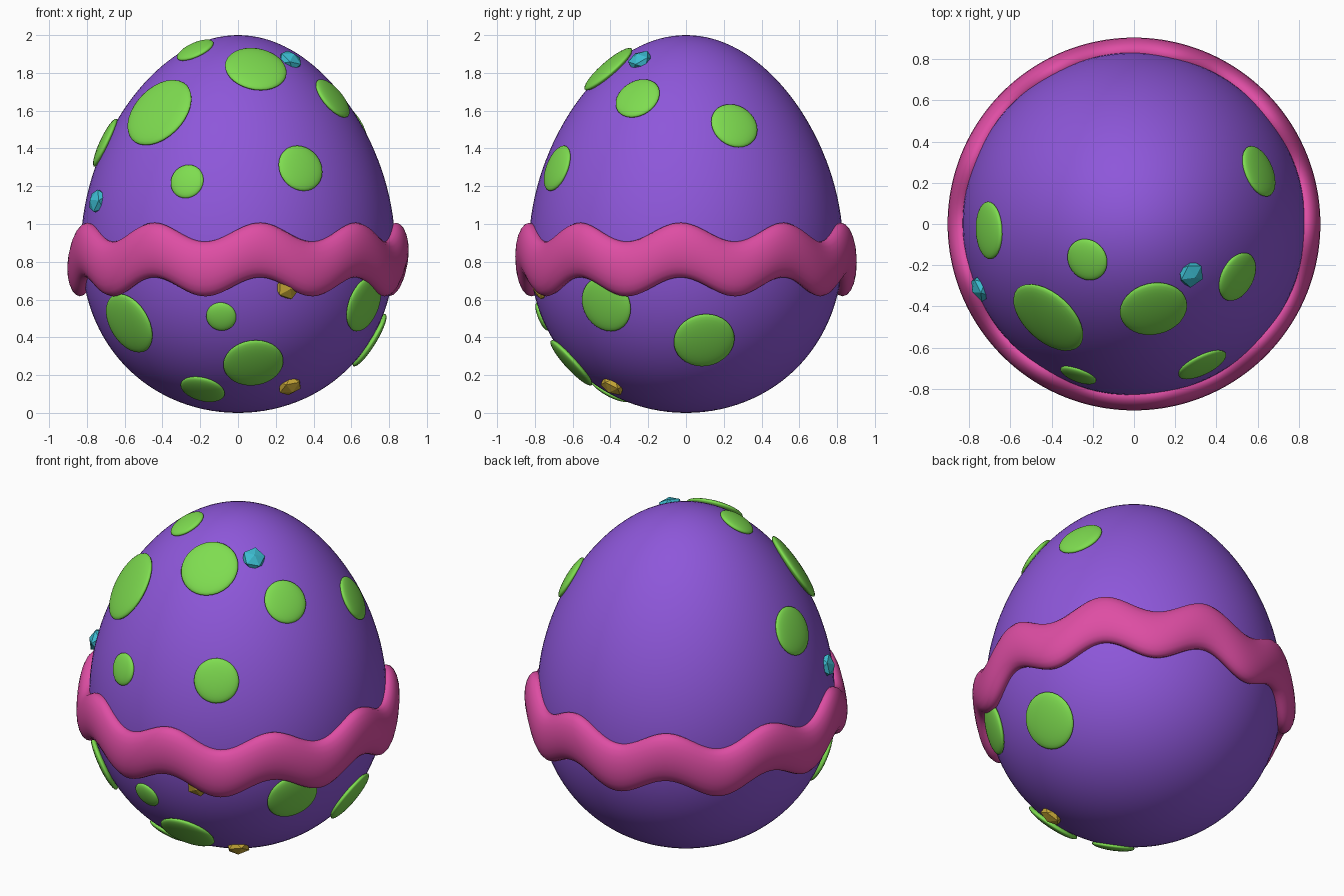
import bpy, bmesh, math
from mathutils import Vector, Matrix

if "Cube" in bpy.data.objects:
    bpy.data.objects.remove(bpy.data.objects["Cube"])

WIDTH, TAPER = 0.825, 0.13


def material(name, color):
    m = bpy.data.materials.new(name)
    m.diffuse_color = (*color, 1)
    m.use_nodes = True
    m.node_tree.nodes["Principled BSDF"].inputs["Base Color"].default_value = m.diffuse_color
    return m


PURPLE = material("purple", (0.27, 0.095, 0.70))
GREEN = material("green", (0.21, 0.72, 0.08))
PINK = material("pink", (0.73, 0.075, 0.37))
TEAL = material("teal", (0.045, 0.50, 0.63))
GOLD = material("gold", (0.60, 0.41, 0.04))


def finish(name, bm, mat, smooth=True):
    bmesh.ops.recalc_face_normals(bm, faces=bm.faces)
    mesh = bpy.data.meshes.new(name)
    for f in bm.faces:
        f.smooth = smooth
    bm.to_mesh(mesh)
    bm.free()
    mesh.materials.append(mat)
    ob = bpy.data.objects.new(name, mesh)
    bpy.context.collection.objects.link(ob)
    return ob


def egg_radius(z):
    t = z - 1
    return WIDTH * math.sqrt(max(0, 1 - t * t)) * (1 - TAPER * t)


def surface_matrix(x, y, z):
    """Frame on the egg at height z facing (x, y), local z along the normal."""
    out = Vector((x, y, 0)).normalized()
    slope = (egg_radius(z + 0.001) - egg_radius(z - 0.001)) / 0.002
    normal = (out - Vector((0, 0, slope))).normalized()
    point = out * egg_radius(z) + Vector((0, 0, z))
    return Matrix.Translation(point) @ normal.to_track_quat('Z', 'Y').to_matrix().to_4x4()


# Egg shell: sphere tapered toward the top
bm = bmesh.new()
bmesh.ops.create_uvsphere(bm, u_segments=96, v_segments=64, radius=1)
for v in bm.verts:
    s = WIDTH * (1 - TAPER * v.co.z)
    v.co = (v.co.x * s, v.co.y * s, v.co.z + 1)
finish("egg_shell", bm, PURPLE)

# Wavy band: flattened tube with nine waves
bm = bmesh.new()
SEG, SIDES = 216, 20
rings = []
for i in range(SEG):
    a = 2 * math.pi * i / SEG          # angle from the front toward +x
    mid = 0.812 + 0.05 * math.cos(9 * (a - math.radians(8)))
    ring = []
    for j in range(SIDES):
        b = 2 * math.pi * j / SIDES
        r = 0.837 + 0.067 * math.cos(b)
        ring.append(bm.verts.new((r * math.sin(a), -r * math.cos(a), mid + 0.145 * math.sin(b))))
    rings.append(ring)
for i in range(SEG):
    p, q = rings[i], rings[(i + 1) % SEG]
    for j in range(SIDES):
        k = (j + 1) % SIDES
        bm.faces.new((p[j], q[j], q[k], p[k]))
finish("wavy_band", bm, PINK)

# Spots: flattened domes (x, y, z, radius)
spots = [
    (-0.21, -0.16, 1.92, 0.105), (0.085, -0.37, 1.82, 0.165),
    (0.47, -0.24, 1.665, 0.125), (-0.385, -0.42, 1.59, 0.205),
    (-0.68, -0.03, 1.43, 0.14), (-0.265, -0.72, 1.225, 0.092),
    (0.32, -0.66, 1.295, 0.127), (0.58, 0.245, 1.52, 0.13),
    (-0.575, -0.48, 0.475, 0.17), (-0.09, -0.77, 0.51, 0.08),
    (0.08, -0.60, 0.265, 0.16), (-0.19, -0.41, 0.125, 0.12),
    (0.655, -0.415, 0.575, 0.15), (0.69, 0.095, 0.385, 0.162),
]
for n, (x, y, z, r) in enumerate(spots):
    bm = bmesh.new()
    bmesh.ops.create_uvsphere(bm, u_segments=32, v_segments=16, radius=1)
    bm.transform(surface_matrix(x, y, z) @ Matrix.Diagonal((r, r, 0.015 + 0.1 * r, 1)))
    finish(f"spot_{n + 1}", bm, GREEN)

# Gems: squashed icosahedra
gems = [
    (0.285, -0.25, 1.865, TEAL), (-0.76, -0.32, 1.12, TEAL),
    (0.275, -0.80, 0.665, GOLD), (0.285, -0.405, 0.145, GOLD),
]
for n, (x, y, z, mat) in enumerate(gems):
    bm = bmesh.new()
    bmesh.ops.create_icosphere(bm, subdivisions=1, radius=0.07)
    bm.transform(surface_matrix(x, y, z) @ Matrix.Diagonal((1, 1, 0.65, 1)))
    finish(f"gem_{n + 1}", bm, mat, smooth=False)
